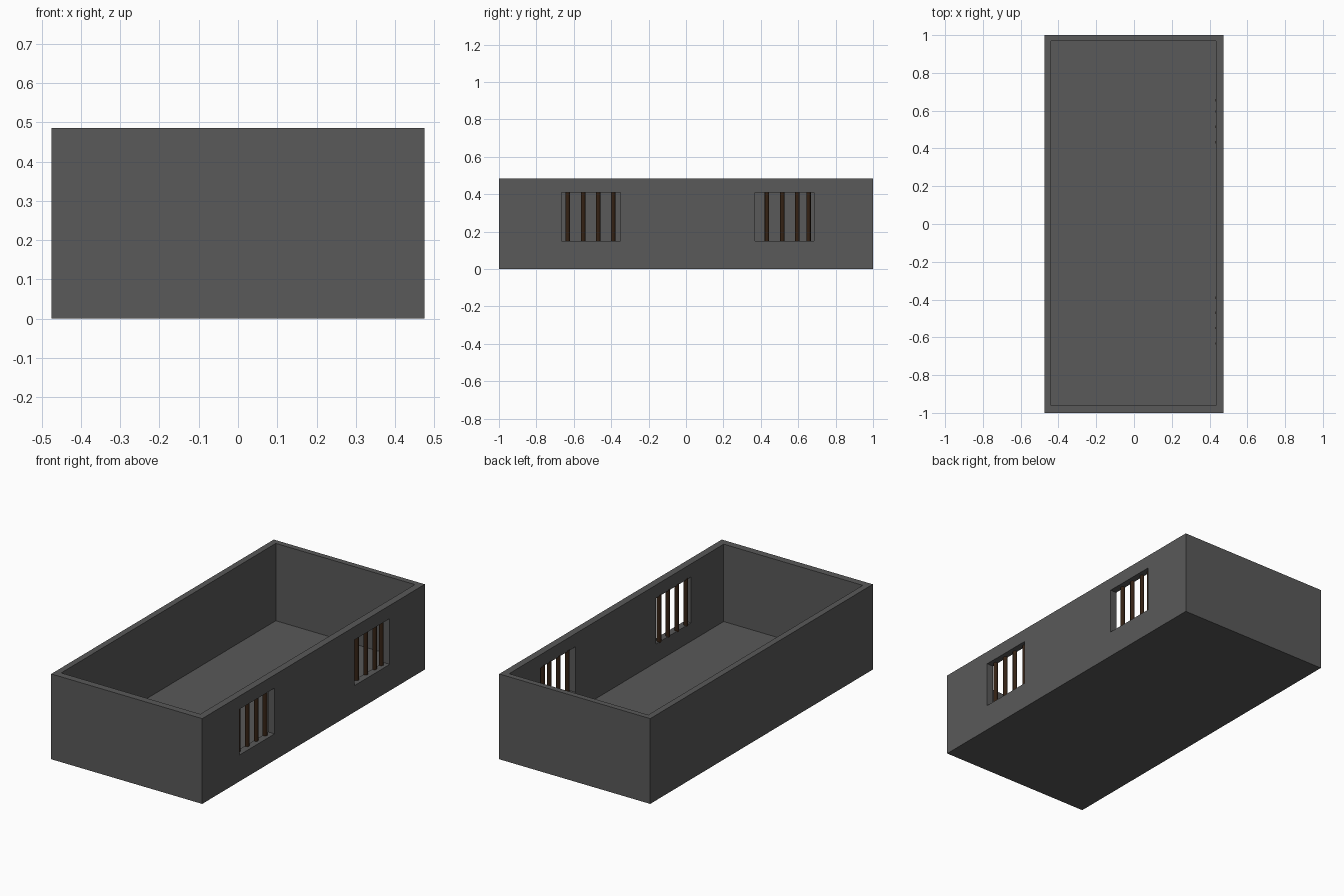
import bpy

if "Cube" in bpy.data.objects:
    bpy.data.objects.remove(bpy.data.objects["Cube"], do_unlink=True)


def material(name, rgb, roughness=0.8):
    mat = bpy.data.materials.new(name)
    mat.use_nodes = True
    mat.diffuse_color = (*rgb, 1)
    bsdf = mat.node_tree.nodes["Principled BSDF"]
    bsdf.inputs["Base Color"].default_value = (*rgb, 1)
    bsdf.inputs["Roughness"].default_value = roughness
    return mat


def box(name, low, high, mat):
    """Axis-aligned box between two corners."""
    centre = [(a + b) / 2 for a, b in zip(low, high)]
    bpy.ops.mesh.primitive_cube_add(size=1, location=centre)
    obj = bpy.context.object
    obj.name = name
    obj.scale = [b - a for a, b in zip(low, high)]
    bpy.ops.object.transform_apply(location=False, rotation=False, scale=True)
    obj.data.materials.append(mat)
    return obj


def cut(target, cutter):
    """Subtract the cutter from the target and discard it."""
    cutter.hide_render = True
    mod = target.modifiers.new("cut", 'BOOLEAN')
    mod.operation = 'DIFFERENCE'
    mod.solver = 'EXACT'
    mod.object = cutter
    bpy.context.view_layer.objects.active = target
    bpy.ops.object.modifier_apply(modifier=mod.name)
    bpy.data.objects.remove(cutter, do_unlink=True)


stone = material("dark grey stone", (0.1, 0.1, 0.1))
rust = material("dark brown iron", (0.035, 0.016, 0.007))

HALF_X, HEIGHT, FLOOR = 0.475, 0.485, 0.045
INNER_X = 0.435
SILL, LINTEL = 0.15, 0.41

# Open-topped room with a thick floor
room = box("room_walls", (-HALF_X, -1, 0), (HALF_X, 1, HEIGHT), stone)
cut(room, box("cavity_cutter", (-0.44, -0.96, FLOOR), (INNER_X, 0.968, 1), stone))

# Each barred window: opening start, opening end, bar positions along the wall
windows = {
    "front": (-0.665, -0.35, (-0.632, -0.55, -0.47, -0.39)),
    "back": (0.37, 0.685, (0.433, 0.515, 0.595, 0.655)),
}
for side, (start, end, bars) in windows.items():
    cut(room, box("window_cutter", (0.4, start, SILL), (0.5, end, LINTEL), stone))

    # Upright round bars, sunk slightly into the sill and lintel
    for i, y in enumerate(bars, 1):
        bpy.ops.mesh.primitive_cylinder_add(
            vertices=16, radius=0.012, depth=LINTEL - SILL + 0.01,
            location=(0.443, y, (SILL + LINTEL) / 2))
        bar = bpy.context.object
        bar.name = f"{side}_window_bar_{i}"
        bar.data.materials.append(rust)
        bpy.ops.object.shade_smooth_by_angle()
